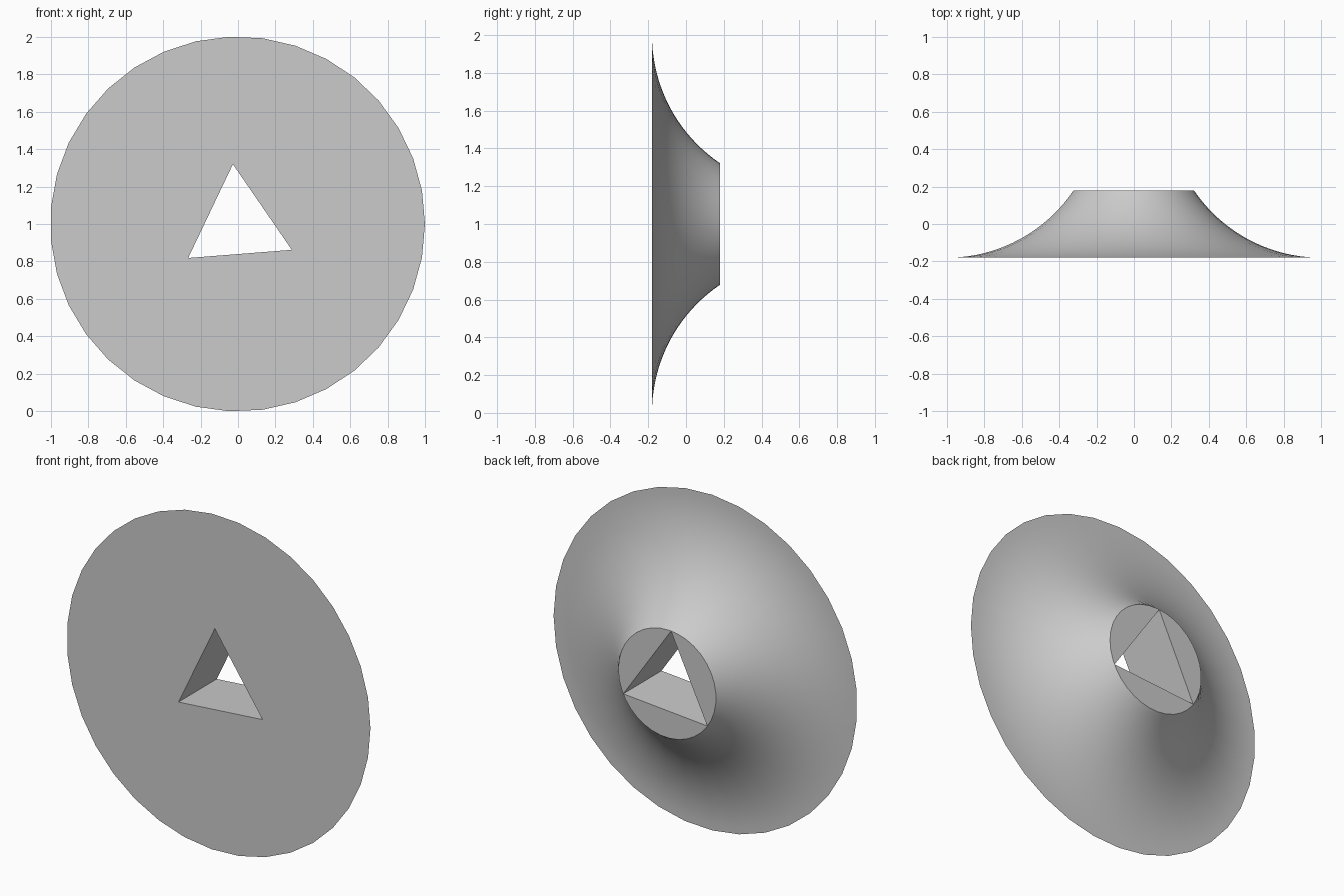
import bpy
import bmesh
from math import sin, cos, asin, radians, tau
from mathutils import Vector

default = bpy.data.objects.get("Cube")
if default:
    bpy.data.objects.remove(default, do_unlink=True)

SIDES, STEPS = 35, 20
FRONT, BACK = -0.18, 0.18
RIM, NECK, HOLE = 1.001, 0.322, 0.3205
CENTRE = Vector((-0.002, 0, 1))


def ring(bm, sides, radius, y, turn=0.0):
    """Closed loop of vertices around the y axis."""
    angles = [turn + tau * i / sides for i in range(sides)]
    return [bm.verts.new(CENTRE + Vector((radius * cos(a), y, radius * sin(a))))
            for a in angles]


def bridge(bm, a, b):
    for i in range(len(a)):
        j = (i + 1) % len(a)
        bm.faces.new((a[i], a[j], b[j], b[i]))


def cap(bm, outer, inner):
    """Flat face between an outer loop and the hole."""
    edges = [bm.edges.get((loop[i - 1], loop[i]))
             for loop in (outer, inner) for i in range(len(loop))]
    bmesh.ops.triangle_fill(bm, use_beauty=True, edges=edges)


bm = bmesh.new()

# Concave flare: a circular arc that starts flat at the rim
depth, reach = BACK - FRONT, RIM - NECK
arc = (depth ** 2 + reach ** 2) / (2 * depth)
sweep = asin(reach / arc)
flare = []
for k in range(STEPS + 1):
    t = sweep * k / STEPS
    flare.append(ring(bm, SIDES, RIM - arc * sin(t), FRONT + arc * (1 - cos(t))))
for a, b in zip(flare, flare[1:]):
    bridge(bm, a, b)

# Triangular hole straight through, then the two flat ends
hole = [ring(bm, 3, HOLE, y, radians(94.5)) for y in (FRONT, BACK)]
bridge(bm, *hole)
cap(bm, flare[0], hole[0])
cap(bm, flare[-1], hole[1])
bmesh.ops.recalc_face_normals(bm, faces=bm.faces[:])

mesh = bpy.data.meshes.new("flared_disc")
bm.to_mesh(mesh)
bm.free()
disc = bpy.data.objects.new("flared_disc", mesh)
bpy.context.collection.objects.link(disc)

# Plain grey
grey = bpy.data.materials.new("light_grey")
grey.use_nodes = True
colour = (0.6, 0.6, 0.6, 1)
grey.diffuse_color = colour
grey.node_tree.nodes["Principled BSDF"].inputs["Base Color"].default_value = colour
mesh.materials.append(grey)

bpy.ops.object.select_all(action='DESELECT')
disc.select_set(True)
bpy.context.view_layer.objects.active = disc
bpy.ops.object.shade_smooth_by_angle(angle=radians(30))
